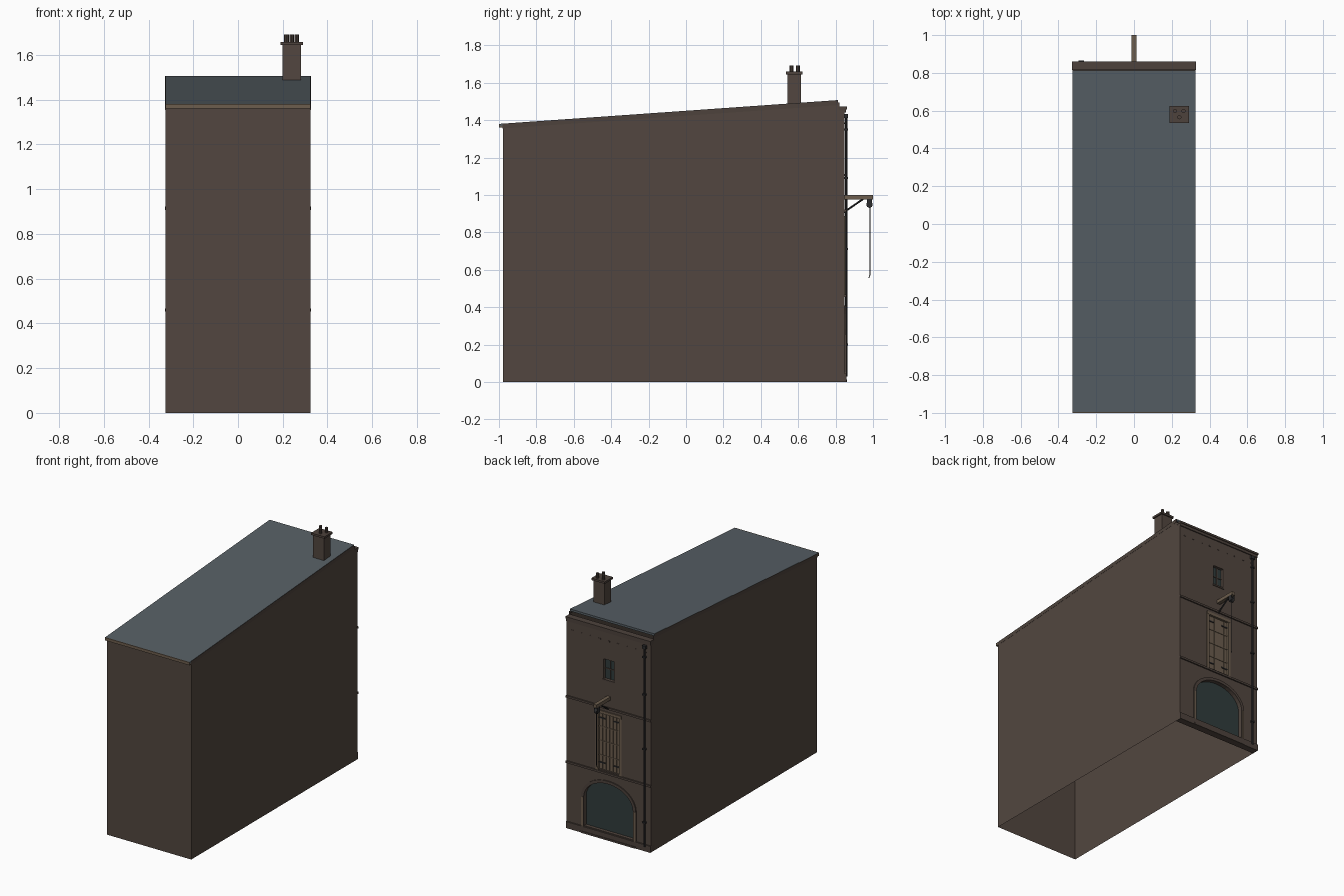
import bpy, bmesh, math
from mathutils import Vector

if "Cube" in bpy.data.objects:
    bpy.data.objects.remove(bpy.data.objects["Cube"])


def mat(name, rgb):
    m = bpy.data.materials.new(name)
    m.diffuse_color = (*rgb, 1)
    m.use_nodes = True
    m.node_tree.nodes["Principled BSDF"].inputs["Base Color"].default_value = m.diffuse_color
    return m


BRICK = mat("brick", (0.085, 0.062, 0.05))
STONE = mat("stone", (0.075, 0.055, 0.045))
SLATE = mat("slate", (0.095, 0.115, 0.13))
WOOD = mat("wood", (0.15, 0.11, 0.075))
GLASS = mat("glass", (0.03, 0.045, 0.045))
IRON = mat("iron", (0.025, 0.025, 0.027))
W, F = 0.325, 0.848  # half width, facade plane


def finish(name, bm, m):
    bmesh.ops.recalc_face_normals(bm, faces=bm.faces)
    me = bpy.data.meshes.new(name)
    bm.to_mesh(me)
    bm.free()
    ob = bpy.data.objects.new(name, me)
    bpy.context.collection.objects.link(ob)
    if m:
        me.materials.append(m)
    return ob


def box(name, x0, x1, y0, y1, z0, z1, m):
    bm = bmesh.new()
    bmesh.ops.create_cube(bm, size=1)
    for v in bm.verts:
        v.co = ((x0 + x1) / 2 + v.co.x * (x1 - x0), (y0 + y1) / 2 + v.co.y * (y1 - y0),
                (z0 + z1) / 2 + v.co.z * (z1 - z0))
    return finish(name, bm, m)


def prism(name, pts, a, b, m, axis="y"):
    """Extrude a closed (u, z) outline along y or x."""
    bm = bmesh.new()
    put = (lambda u, z, d: (u, d, z)) if axis == "y" else (lambda u, z, d: (d, u, z))
    lo = [bm.verts.new(put(u, z, a)) for u, z in pts]
    hi = [bm.verts.new(put(u, z, b)) for u, z in pts]
    bm.faces.new(lo)
    bm.faces.new(hi)
    n = len(pts)
    for i in range(n):
        bm.faces.new((lo[i], lo[(i + 1) % n], hi[(i + 1) % n], hi[i]))
    return finish(name, bm, m)


def rod(name, p, q, r, m, sides=8):
    p, q = Vector(p), Vector(q)
    bm = bmesh.new()
    bmesh.ops.create_cone(bm, cap_ends=True, segments=sides, radius1=r, radius2=r, depth=(q - p).length)
    ob = finish(name, bm, m)
    ob.location = (p + q) / 2
    ob.rotation_euler = (q - p).to_track_quat("Z", "Y").to_euler()
    return ob


def arch(hw, z0, spring, rise, n=16):
    return [(hw, z0)] + [(hw * math.cos(math.pi * i / n), spring + rise * math.sin(math.pi * i / n))
                         for i in range(n + 1)] + [(-hw, z0)]


# side and rear walls: open shell without floor
bm = bmesh.new()
pl = [(W, 0.82, 1.495), (W, -0.978, 1.37), (-W, -0.978, 1.37), (-W, 0.82, 1.495)]
lo = [bm.verts.new((x, y, 0)) for x, y, z in pl]
hi = [bm.verts.new(p) for p in pl]
for i in range(3):
    bm.faces.new((lo[i], lo[i + 1], hi[i + 1], hi[i]))
finish("walls", bm, BRICK)

# sloping roof, verges, rear gutter
prism("roof", [(-0.995, 1.368), (0.812, 1.492), (0.812, 1.507), (-0.995, 1.38)], -W, W, SLATE, "x")
for s in (-1, 1):
    prism("verge", [(-0.98, 1.355), (0.812, 1.48), (0.812, 1.506), (-0.98, 1.38)],
          s * (W - 0.008), s * (W + 0.001), STONE, "x")
box("rear_gutter", -W, W, -1.0, -0.978, 1.36, 1.38, WOOD)

# street facade with arch, loading door and window openings
facade = box("facade", -W, W, 0.815, F, 0, 1.45, BRICK)
ARCH = (0.19, 0.05, 0.25, 0.14)
cutters = [prism("arch_cutter", arch(*ARCH), 0.7, 1.0, None),
           box("door_cutter", -0.085, 0.085, 0.7, 1, 0.475, 0.875, None),
           box("window_cutter", -0.04, 0.04, 0.7, 1, 1.11, 1.25, None)]
for c in cutters:
    c.hide_render = True
    mod = facade.modifiers.new("cut", "BOOLEAN")
    mod.operation = "DIFFERENCE"
    mod.solver = "EXACT"
    mod.object = c
bpy.context.view_layer.update()
me = bpy.data.meshes.new_from_object(facade.evaluated_get(bpy.context.evaluated_depsgraph_get()))
facade.modifiers.clear()
facade.data = me
for c in cutters:
    bpy.data.objects.remove(c)

# horizontal bands: plinth, string courses, cornice and coping
box("plinth", -W, W, 0.81, 0.857, 0, 0.045, STONE)
for z in (0.46, 0.915):
    box("string_course", -W - 0.001, W + 0.001, 0.84, 0.857, z - 0.007, z + 0.007, STONE)
box("cornice", -W, W, 0.82, 0.855, 1.44, 1.46, STONE)
box("coping", -W - 0.002, W + 0.002, 0.815, 0.86, 1.458, 1.472, STONE)
for i in range(9):
    x = -0.28 + i * 0.07
    box("wall_vent", x - 0.008, x + 0.008, F - 0.004, F + 0.002, 1.378, 1.386, STONE)

# arched shopfront: recessed glass, surround, timber posts, step
prism("arch_glass", arch(*ARCH), 0.817, 0.825, GLASS)
bm = bmesh.new()
inner, outer = arch(*ARCH), arch(0.212, 0.05, 0.25, 0.16)
rings = [[bm.verts.new((x, y, z)) for x, z in pts]
         for pts, y in ((inner, 0.84), (inner, 0.855), (outer, 0.855), (outer, 0.84))]
for k in range(4):
    a, b = rings[k], rings[(k + 1) % 4]
    for i in range(len(a) - 1):
        bm.faces.new((a[i], a[i + 1], b[i + 1], b[i]))
finish("arch_surround", bm, STONE)
for s in (-1, 1):
    box("arch_post", s * 0.202 - 0.008, s * 0.202 + 0.008, 0.84, 0.857, 0.045, 0.25, WOOD)
box("threshold", -0.21, 0.21, 0.812, 0.861, 0, 0.012, STONE)

# loading door: frame, planks, rails, strap hinges
for s in (-1, 1):
    box("door_jamb", s * 0.09 - 0.009, s * 0.09 + 0.009, 0.825, 0.853, 0.467, 0.885, WOOD)
box("door_lintel", -0.099, 0.099, 0.825, 0.854, 0.868, 0.887, WOOD)
for i in range(6):
    x = -0.081 + i * 0.027
    box("door_plank", x + 0.0005, x + 0.0265, 0.822, 0.838, 0.467, 0.87, WOOD)
for z in (0.57, 0.67, 0.77):
    box("door_rail", -0.081, 0.081, 0.83, 0.841, z - 0.003, z + 0.003, WOOD)
for s in (-1, 1):
    for z in (0.52, 0.83):
        box("strap_hinge", s * 0.058 - 0.025, s * 0.058 + 0.025, 0.835, 0.843, z - 0.004, z + 0.004, IRON)

# attic window
box("window_glass", -0.04, 0.04, 0.817, 0.828, 1.11, 1.25, GLASS)
box("window_mullion", -0.003, 0.003, 0.825, 0.833, 1.11, 1.25, STONE)
box("window_transom", -0.04, 0.04, 0.825, 0.833, 1.177, 1.183, STONE)
box("window_sill", -0.045, 0.045, 0.83, 0.853, 1.1, 1.111, STONE)

# hoist: beam, brace, pulley, rope, hook
box("hoist_beam", -0.013, 0.013, 0.83, 1.0, 0.976, 1.0, WOOD)
rod("hoist_brace", (0, 0.845, 0.908), (0, 0.95, 0.98), 0.005, IRON)
rod("pulley", (-0.01, 0.981, 0.948), (0.01, 0.981, 0.948), 0.017, IRON, 16)
for s in (-1, 1):
    box("pulley_cheek", s * 0.012 - 0.002, s * 0.012 + 0.002, 0.968, 0.994, 0.94, 0.978, IRON)
rod("hoist_rope", (0, 0.984, 0.945), (0, 0.984, 0.57), 0.002, IRON, 6)
rod("rope_hook", (0, 0.984, 0.575), (0, 0.977, 0.555), 0.002, IRON, 6)

# drainpipe with hopper and brackets
rod("drainpipe", (-0.28, 0.856, 0.03), (-0.28, 0.856, 1.42), 0.007, IRON, 10)
box("rain_hopper", -0.294, -0.266, 0.845, 0.866, 1.41, 1.432, IRON)
for z in (0.2, 0.71, 1.09, 1.35):
    box("pipe_bracket", -0.291, -0.269, 0.845, 0.866, z - 0.005, z + 0.005, IRON)

# chimney: stack, cap, three pots
box("chimney_stack", 0.198, 0.282, 0.542, 0.616, 1.46, 1.648, BRICK)
box("chimney_cap", 0.189, 0.291, 0.534, 0.624, 1.645, 1.659, STONE)
for x, y in ((0.217, 0.598), (0.262, 0.598), (0.24, 0.565)):
    rod("chimney_pot", (x, y, 1.655), (x, y, 1.692), 0.011, STONE, 10)
